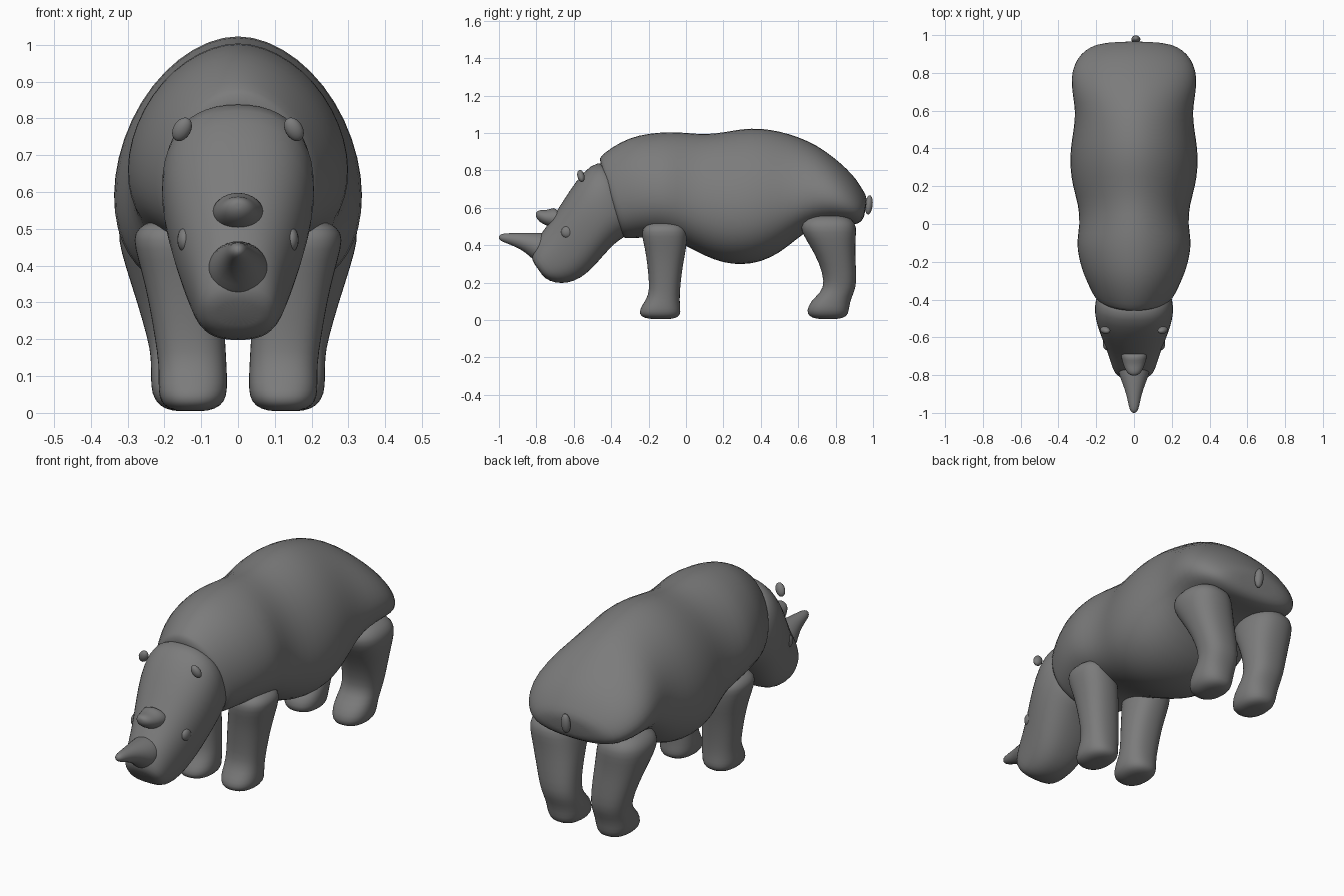
import bpy, bmesh, math
from mathutils import Vector, Matrix

grey = bpy.data.materials.new("grey hide")
grey.diffuse_color = (0.2, 0.2, 0.2, 1)


def finish(bm, name, subdiv=1):
    bmesh.ops.recalc_face_normals(bm, faces=bm.faces)
    mesh = bpy.data.meshes.new(name)
    bm.to_mesh(mesh)
    bm.free()
    mesh.materials.append(grey)
    for p in mesh.polygons:
        p.use_smooth = True
    ob = bpy.data.objects.new(name, mesh)
    bpy.context.collection.objects.link(ob)
    if subdiv:
        m = ob.modifiers.new("smooth", 'SUBSURF')
        m.levels = m.render_levels = subdiv
    return ob


def loft(name, rings):
    """Skin a list of equal point rings and close both ends."""
    bm = bmesh.new()
    rows = [[bm.verts.new(p) for p in r] for r in rings]
    n = len(rows[0])
    for a, b in zip(rows, rows[1:]):
        for i in range(n):
            j = (i + 1) % n
            bm.faces.new((a[i], a[j], b[j], b[i]))
    for row in (rows[0], rows[-1]):
        c = bm.verts.new(sum((v.co for v in row), Vector()) / n)
        for i in range(n):
            bm.faces.new((row[i], row[(i + 1) % n], c))
    return finish(bm, name)


def spow(v, e):
    return math.copysign(abs(v) ** e, v)


def egg(top, bottom, w, frac, up, low, n=24):
    """Upright section between two (y, z) points, widest at frac of its height."""
    t, b = Vector((0, *top)), Vector((0, *bottom))
    mid = b.lerp(t, frac)
    pts = []
    for i in range(n):
        a = 2 * math.pi * i / n
        s, c = math.sin(a), math.cos(a)
        e = 2 / (up if s >= 0 else low)
        axis = (t - mid) if s >= 0 else (mid - b)
        pts.append(mid + axis * spow(s, e) + Vector((w * spow(c, e), 0, 0)))
    return pts


def ellipsoid(name, loc, radii, rot=(0, 0, 0)):
    bm = bmesh.new()
    bmesh.ops.create_uvsphere(bm, u_segments=16, v_segments=10, radius=1)
    m = Matrix.Translation(loc)
    for axis, a in zip("XYZ", rot):
        m = m @ Matrix.Rotation(a, 4, axis)
    bm.transform(m @ Matrix.Diagonal((*radii, 1)))
    return finish(bm, name, 0)


# Body: top y, top z, bottom y, bottom z, half width
body = [
    (-.47, .86, -.34, .44, .20), (-.455, .88, -.325, .435, .213),
    (-.40, .925, -.28, .435, .24), (-.30, .98, -.22, .44, .275),
    (-.20, 1.0, -.16, .44, .295), (-.10, 1.01, -.09, .43, .308),
    (0, 1.005, 0, .395, .288), (.10, .995, .10, .34, .297),
    (.20, 1.007, .20, .302, .328), (.30, 1.027, .30, .292, .342),
    (.40, 1.03, .40, .307, .34), (.50, 1.013, .50, .355, .322),
    (.60, .983, .59, .43, .312), (.70, .937, .67, .49, .328),
    (.79, .872, .77, .512, .337), (.86, .81, .84, .51, .318),
    (.91, .755, .89, .508, .285), (.95, .69, .925, .515, .24),
    (.97, .65, .95, .54, .17),
]
loft("body", [egg((a, b), (c, d), w, .4, 1.85, 2.3) for a, b, c, d, w in body])

# Head, running from inside the neck down to the muzzle
head = [
    (-.40, .82, -.28, .47, .18), (-.47, .855, -.335, .44, .205),
    (-.55, .795, -.38, .41, .212), (-.625, .69, -.44, .345, .195),
    (-.69, .585, -.50, .275, .168), (-.75, .495, -.565, .22, .143),
    (-.80, .43, -.635, .195, .125), (-.825, .365, -.70, .197, .11),
    (-.825, .32, -.755, .22, .09),
]
loft("head", [egg((a, b), (c, d), w, .5, 2.3, 2.5) for a, b, c, d, w in head])


def horn(name, rings):
    """Rings are centre y, centre z, radius, squash and lean of the section."""
    out = []
    for y, z, r, h, tilt in rings:
        dy, dz = math.sin(tilt) * h, math.cos(tilt) * h
        out.append(egg((y + dy, z + dz), (y - dy, z - dz), r, .5, 2, 2, 16))
    loft(name, out)


horn("nose_horn", [
    (-.74, .385, .088, .088, .4), (-.79, .393, .083, .08, .35),
    (-.83, .407, .068, .062, .2), (-.88, .422, .048, .045, .1),
    (-.93, .432, .035, .033, .1), (-.97, .439, .027, .025, .1),
    (-.992, .442, .018, .017, .1), (-1.0, .443, .007, .007, .1),
])
horn("brow_horn", [
    (-.65, .535, .08, .085, -.6), (-.70, .54, .07, .06, -.4),
    (-.74, .542, .06, .047, -.2), (-.775, .553, .046, .036, 0),
    (-.795, .56, .03, .024, 0), (-.802, .563, .012, .01, 0),
])

# Legs: z, y min, y max, inner x, outer x
front_leg = [
    (.52, -.20, -.03, .12, .25), (.49, -.235, .005, .075, .285),
    (.45, -.238, .008, .06, .282), (.38, -.22, .002, .05, .262),
    (.30, -.208, -.015, .04, .243), (.20, -.198, -.028, .034, .226),
    (.13, -.20, -.033, .03, .216), (.08, -.235, -.032, .028, .217),
    (.045, -.252, -.027, .03, .216), (.018, -.243, -.035, .045, .203),
    (.005, -.20, -.07, .08, .17),
]
hind_leg = [
    (.56, .66, .86, .12, .28), (.52, .61, .91, .07, .325),
    (.47, .615, .912, .06, .327), (.40, .66, .905, .055, .308),
    (.30, .715, .908, .05, .275), (.20, .74, .914, .048, .246),
    (.15, .722, .90, .045, .237), (.10, .665, .878, .042, .238),
    (.05, .643, .872, .045, .236), (.018, .655, .862, .058, .215),
    (.005, .70, .82, .09, .18),
]


def leg(name, rows, side, n=20):
    rings = []
    for z, y0, y1, x0, x1 in rows:
        ring = []
        for i in range(n):
            a = 2 * math.pi * i / n
            ring.append(Vector((side * ((x0 + x1) / 2 + (x1 - x0) / 2 * spow(math.cos(a), .85)),
                                (y0 + y1) / 2 + (y1 - y0) / 2 * spow(math.sin(a), .85), z)))
        rings.append(ring)
    loft(name, rings)


# Paired parts
for side, tag in ((1, "left"), (-1, "right")):
    leg("front_leg_" + tag, front_leg, side)
    leg("hind_leg_" + tag, hind_leg, side)
    ellipsoid("eye_" + tag, (side * .145, -.635, .47), (.02, .033, .033))
    ellipsoid("ear_" + tag, (side * .152, -.562, .77), (.024, .019, .035), (.25, -side * .5, 0))

# Tail
ellipsoid("tail", (.01, .978, .615), (.024, .02, .052), (-.1, 0, 0))
